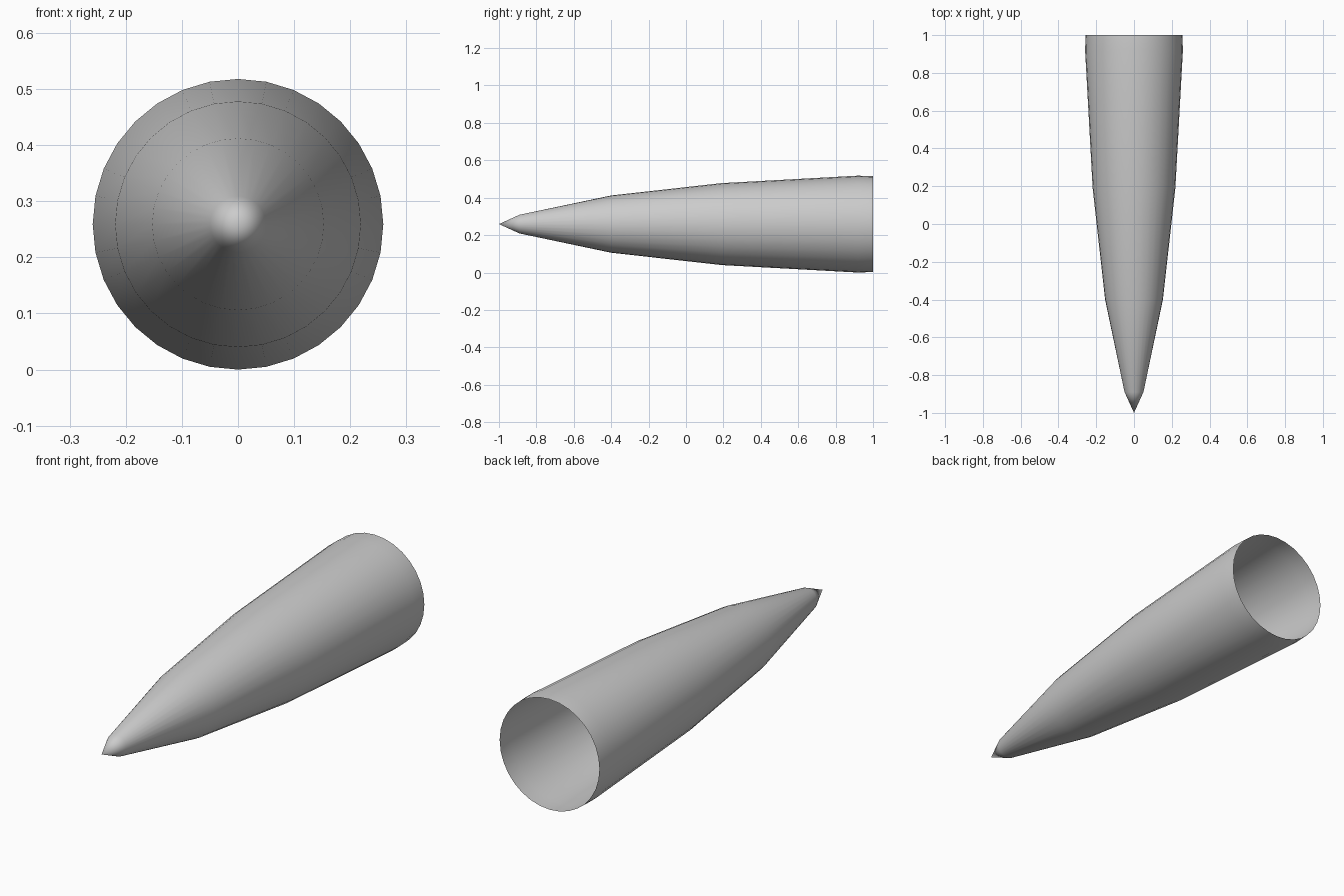
import bpy, bmesh, math

if "Cube" in bpy.data.objects:
    bpy.data.objects.remove(bpy.data.objects["Cube"])

SIDES = 32
CENTRE_Z = 0.259
# Profile rings behind the pointed tip: (y, radius)
RINGS = [(-0.89, 0.05), (-0.40, 0.153), (0.19, 0.219), (0.92, 0.259), (1.0, 0.256)]


def ring(bm, y, r):
    return [bm.verts.new((r * math.cos(a), y, CENTRE_Z + r * math.sin(a)))
            for a in (2 * math.pi * i / SIDES for i in range(SIDES))]


bm = bmesh.new()

# Pointed tip and tapering wall, left open at the back
tip = bm.verts.new((0, -1, CENTRE_Z))
loops = [ring(bm, y, r) for y, r in RINGS]
for i in range(SIDES):
    j = (i + 1) % SIDES
    bm.faces.new((tip, loops[0][i], loops[0][j]))
    for a, b in zip(loops, loops[1:]):
        bm.faces.new((a[i], b[i], b[j], a[j]))

# Outward normals: the shell is open, so check one wall face
bm.normal_update()
for f in bm.faces:
    c = f.calc_center_median()
    if f.normal.x * c.x + f.normal.z * (c.z - CENTRE_Z) < 0:
        f.normal_flip()

# Smooth shading over the whole shell
for f in bm.faces:
    f.smooth = True

mesh = bpy.data.meshes.new("nose_cone")
bm.to_mesh(mesh)
bm.free()
bpy.context.collection.objects.link(bpy.data.objects.new("nose_cone", mesh))
